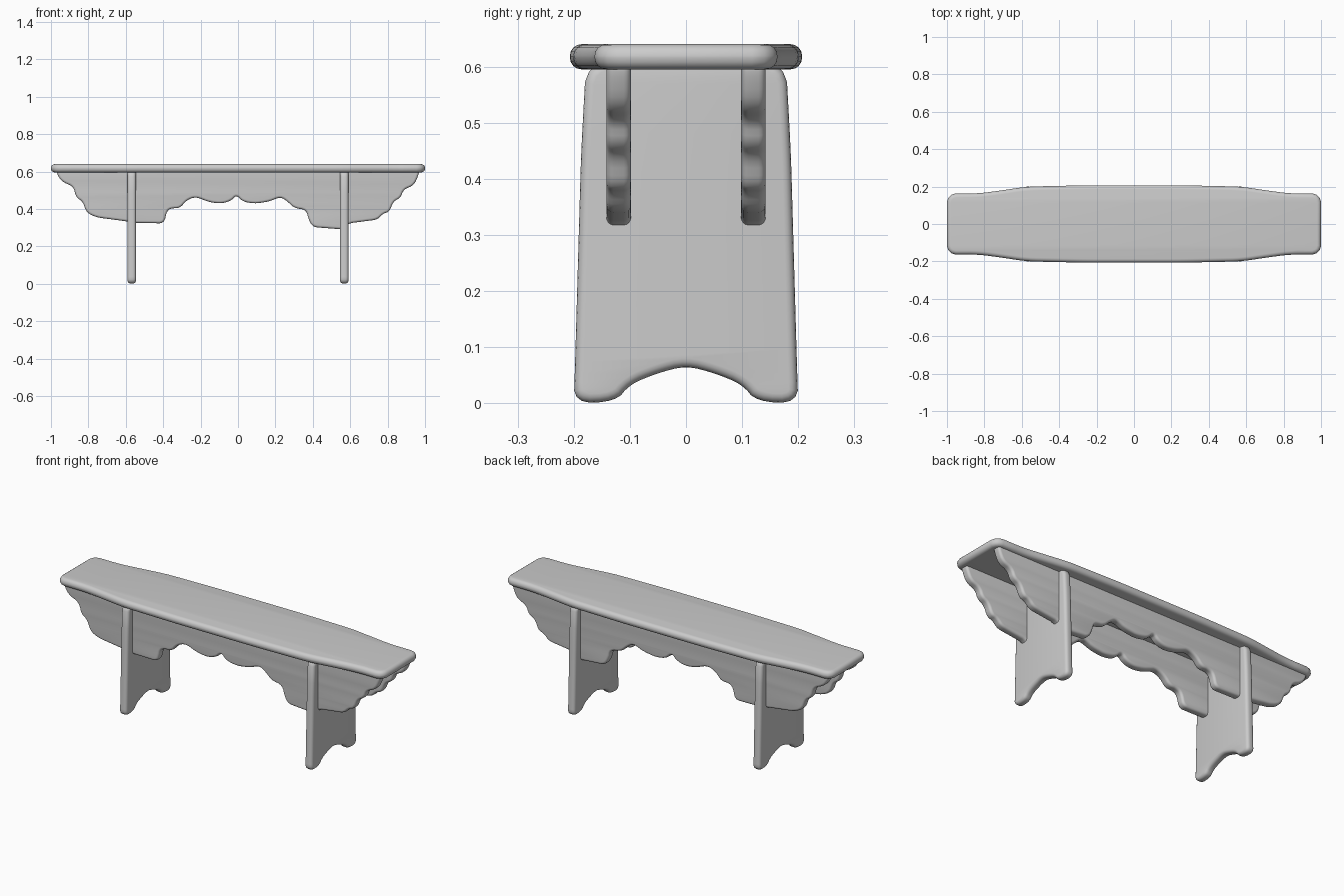
import bpy, bmesh
from math import pi
from mathutils import Matrix, Vector

cube = bpy.data.objects.get("Cube")
if cube:
    bpy.data.objects.remove(cube)

grey = bpy.data.materials.new("plain_grey")
grey.use_nodes = True
grey.diffuse_color = (0.6, 0.6, 0.6, 1)
grey.node_tree.nodes["Principled BSDF"].inputs["Base Color"].default_value = (0.6, 0.6, 0.6, 1)


def soften(points, cut, rounds=2):
    """Round the corners of a closed outline by cutting them repeatedly."""
    pts = [Vector(p) for p in points]
    for _ in range(rounds):
        result = []
        for a, b in zip(pts, pts[1:] + pts[:1]):
            step = (b - a) * min(0.25, cut / (b - a).length)
            result += [a + step, b - step]
        pts, cut = result, cut / 2
    return pts


def mirrored(half):
    """Complete an outline that is symmetric about its first axis."""
    return half + [(-x, y) for x, y in reversed(half) if abs(x) > 0.001]


def plank(name, outline, thickness, radius, matrix, cut):
    """Board with the given outline and rolled edges."""
    curve = bpy.data.curves.new(name, 'CURVE')
    curve.dimensions = '2D'
    curve.fill_mode = 'BOTH'
    curve.bevel_depth = radius
    curve.bevel_resolution = 3
    curve.extrude = thickness / 2 - radius
    curve.offset = -radius
    pts = soften(outline, cut)
    spline = curve.splines.new('POLY')
    spline.points.add(len(pts) - 1)
    for sp, p in zip(spline.points, pts):
        sp.co = (p.x, p.y, 0, 1)
    spline.use_cyclic_u = True
    helper = bpy.data.objects.new(name + "_outline", curve)
    bpy.context.collection.objects.link(helper)
    graph = bpy.context.evaluated_depsgraph_get()
    mesh = bpy.data.meshes.new_from_object(helper.evaluated_get(graph))
    bpy.data.objects.remove(helper)

    bm = bmesh.new()
    bm.from_mesh(mesh)
    bmesh.ops.remove_doubles(bm, verts=bm.verts, dist=0.0002)
    bmesh.ops.recalc_face_normals(bm, faces=bm.faces)
    bm.to_mesh(mesh)
    bm.free()
    mesh.materials.clear()
    mesh.materials.append(grey)
    obj = bpy.data.objects.new(name, mesh)
    bpy.context.collection.objects.link(obj)
    obj.matrix_world = matrix
    bpy.ops.object.select_all(action='DESELECT')
    obj.select_set(True)
    bpy.context.view_layer.objects.active = obj
    bpy.ops.object.shade_smooth_by_angle(angle=pi / 5)
    return obj


upright = Matrix.Rotation(pi / 2, 4, 'X')
sideways = Matrix.Rotation(pi / 2, 4, 'Z') @ upright

# Seat board, wider in the middle
edge = [(-1, .163), (-.83, .163), (-.72, .178), (-.57, .2), (-.25, .207)]
side = edge + [(-x, y) for x, y in reversed(edge)]
seat = side + [(x, -y) for x, y in reversed(side)]
plank("seat", seat, .045, .021, Matrix.Translation((0, 0, .6175)), .03)

# Two leg boards with an arched foot cut-out
leg = mirrored([(0, .067), (.05, .054), (.1, .034), (.125, .003), (.2, 0),
                (.198, .06), (.187, .445), (.178, .61)])
for name, x in (("right_leg", -.568), ("left_leg", .568)):
    plank(name, leg, .045, .016, Matrix.Translation((x, 0, 0)) @ sideways, .025)

# Two scalloped aprons
apron = [
    (-.97, .61), (-.965, .58), (-.94, .545), (-.88, .52), (-.865, .46), (-.83, .44),
    (-.81, .38), (-.757, .355), (-.59, .333), (-.55, .325), (-.395, .323),
    (-.38, .39), (-.355, .404), (-.31, .404), (-.275, .447), (-.227, .465),
    (-.152, .436), (-.088, .428), (-.035, .445), (-.008, .475), (.024, .44),
    (.088, .428), (.168, .44), (.227, .465), (.265, .44), (.3, .405), (.365, .395),
    (.377, .345), (.4, .303), (.57, .29), (.59, .323), (.746, .343), (.775, .375),
    (.81, .385), (.83, .44), (.87, .46), (.885, .505), (.94, .525), (.965, .58),
    (.97, .61)]
for name, y in (("front_apron", -.12), ("back_apron", .12)):
    plank(name, apron, .044, .013, Matrix.Translation((0, y, 0)) @ upright, .015)
